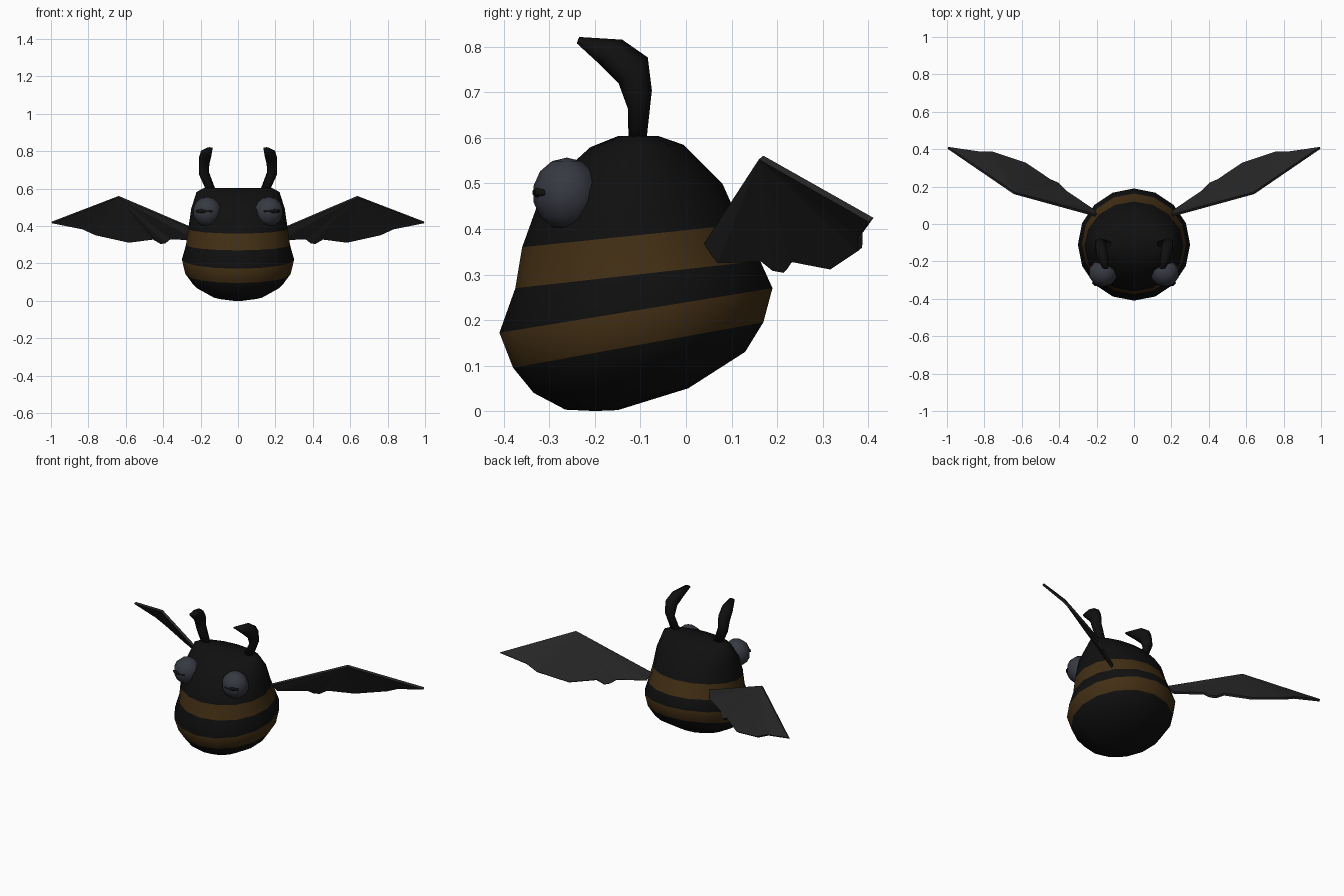
import bpy, bmesh
from math import sin, cos, pi

if "Cube" in bpy.data.objects:
    bpy.data.objects.remove(bpy.data.objects["Cube"])


def material(name, r, g, b):
    m = bpy.data.materials.new(name)
    m.diffuse_color = (r, g, b, 1)
    m.use_nodes = True
    m.node_tree.nodes["Principled BSDF"].inputs["Base Color"].default_value = m.diffuse_color
    return m


BLACK = material("black", 0.005, 0.005, 0.005)
ORANGE = material("orange", 0.055, 0.028, 0.007)
EYE = material("eye_grey", 0.038, 0.041, 0.055)
WING = material("wing_grey", 0.019, 0.019, 0.019)


def finish(bm, name, mats, smooth=True):
    bmesh.ops.recalc_face_normals(bm, faces=bm.faces)
    me = bpy.data.meshes.new(name)
    bm.to_mesh(me)
    bm.free()
    for m in mats:
        me.materials.append(m)
    for p in me.polygons:
        p.use_smooth = smooth
    ob = bpy.data.objects.new(name, me)
    bpy.context.collection.objects.link(ob)
    return ob


def loft(name, rings, sides, mats, bands=(), side=1):
    """Each ring: front y, front z, back y, back z, centre x, half width."""
    bm = bmesh.new()
    loops = []
    for fy, fz, by, bz, cx, hw in rings:
        loop = []
        for i in range(sides):
            a = 2 * pi * i / sides
            t = (1 - cos(a)) / 2
            loop.append(bm.verts.new((side * (cx + hw * sin(a)),
                                      fy + (by - fy) * t, fz + (bz - fz) * t)))
        loops.append(loop)
    for k in range(len(loops) - 1):
        a, b = loops[k], loops[k + 1]
        for i in range(sides):
            j = (i + 1) % sides
            f = bm.faces.new((a[i], a[j], b[j], b[i]))
            f.material_index = 1 if k in bands else 0
    bm.faces.new(loops[0])
    bm.faces.new(loops[-1])
    return finish(bm, name, mats)


def ball(name, centre, radii, mat, u=10, v=7):
    bm = bmesh.new()
    bmesh.ops.create_uvsphere(bm, u_segments=u, v_segments=v, radius=1)
    bmesh.ops.scale(bm, vec=radii, verts=bm.verts)
    bmesh.ops.translate(bm, vec=centre, verts=bm.verts)
    return finish(bm, name, [mat])


# Striped body: tilted rings from bottom to top
body_rings = [
    (-0.20, 0.000, -0.15, 0.002, 0, 0.03),
    (-0.265, 0.003, 0.005, 0.050, 0, 0.14),
    (-0.335, 0.040, 0.130, 0.130, 0, 0.238),
    (-0.380, 0.095, 0.170, 0.195, 0, 0.282),
    (-0.410, 0.172, 0.190, 0.270, 0, 0.300),
    (-0.375, 0.270, 0.163, 0.330, 0, 0.278),
    (-0.360, 0.360, 0.120, 0.410, 0, 0.266),
    (-0.315, 0.485, 0.080, 0.500, 0, 0.250),
    (-0.210, 0.580, -0.005, 0.585, 0, 0.222),
    (-0.150, 0.604, -0.060, 0.604, 0, 0.180),
]
loft("striped_body", body_rings, 16, [BLACK, ORANGE], bands=(3, 5))

# Forward-curling antenna sections
antenna_rings = [
    (-0.126, 0.585, -0.088, 0.585, 0.142, 0.030),
    (-0.128, 0.665, -0.075, 0.705, 0.183, 0.029),
    (-0.148, 0.720, -0.084, 0.777, 0.181, 0.033),
    (-0.190, 0.762, -0.140, 0.816, 0.170, 0.032),
    (-0.240, 0.808, -0.235, 0.822, 0.152, 0.018),
]

# Wing outline: the upper corner first, then root to tip along the lower edge
wing_points = [
    (0.64, 0.165, 0.557), (0.20, 0.045, 0.37), (0.22, 0.075, 0.328),
    (0.36, 0.17, 0.332), (0.385, 0.195, 0.312), (0.41, 0.218, 0.308),
    (0.45, 0.235, 0.332), (0.58, 0.322, 0.315), (0.76, 0.382, 0.355),
    (0.83, 0.383, 0.387), (0.995, 0.407, 0.42),
]

for s, tag in ((-1, "left"), (1, "right")):
    loft("antenna_" + tag, antenna_rings, 6, [BLACK], side=s)
    ball("eye_" + tag, (s * 0.165, -0.262, 0.477), (0.08, 0.075, 0.08), EYE)
    ball("pupil_" + tag, (s * 0.175, -0.315, 0.48), (0.053, 0.023, 0.014), BLACK, 8, 5)

    # Thin flat-faced wing, fanned from its upper corner
    bm = bmesh.new()
    vs = [bm.verts.new((s * x, y, z)) for x, y, z in wing_points]
    for i in range(1, len(vs) - 1):
        bm.faces.new((vs[0], vs[i], vs[i + 1]))
    wing = finish(bm, "wing_" + tag, [WING], smooth=False)
    mod = wing.modifiers.new("thickness", "SOLIDIFY")
    mod.thickness = 0.014
    mod.offset = 0
